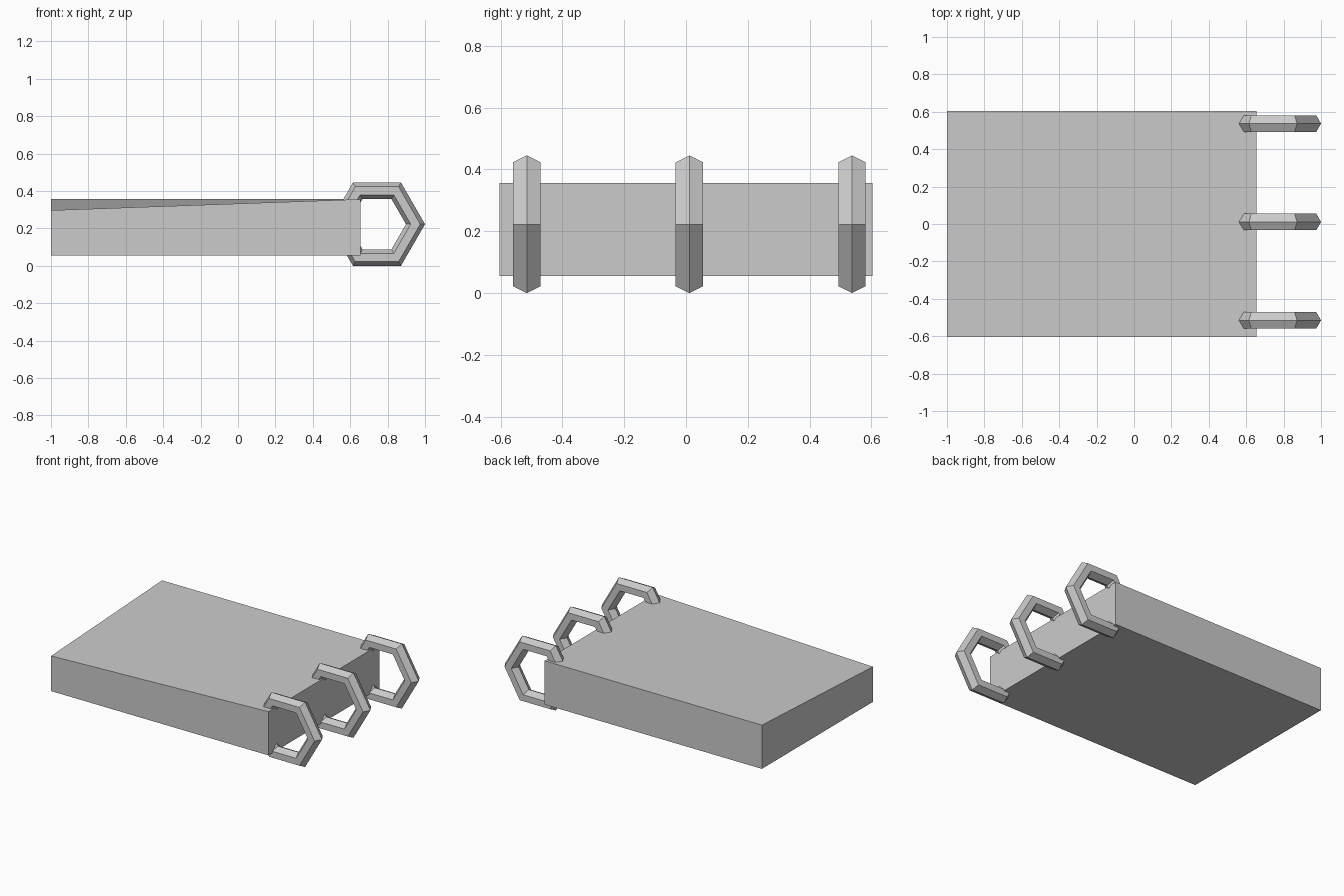
import bpy
import bmesh
from math import radians

if "Cube" in bpy.data.objects:
    bpy.data.objects.remove(bpy.data.objects["Cube"])

# Notebook block: a box whose front-left top corner is pressed down slightly
bm = bmesh.new()
bmesh.ops.create_cube(bm, size=1)
for v in bm.verts:
    v.co.x = -1.0 if v.co.x < 0 else 0.654
    v.co.y = -0.603 if v.co.y < 0 else 0.603
    v.co.z = 0.055 if v.co.z < 0 else 0.356
    if v.co.x < 0 and v.co.y < 0 and v.co.z > 0.2:
        v.co.z = 0.297
mesh = bpy.data.meshes.new("page_block")
bm.to_mesh(mesh)
bm.free()
bpy.context.collection.objects.link(bpy.data.objects.new("page_block", mesh))

# Hexagonal binder rings passing through the right edge of the block
OUTER, TUBE = 0.257, 0.051
for i in range(3):
    bpy.ops.mesh.primitive_torus_add(
        major_segments=6, minor_segments=6,
        major_radius=OUTER - TUBE, minor_radius=TUBE,
        location=(1.0 - OUTER, -0.515 + i * 0.526, 0.2226),
        rotation=(radians(90), 0, 0))
    bpy.context.object.name = f"binder_ring_{i + 1}"
